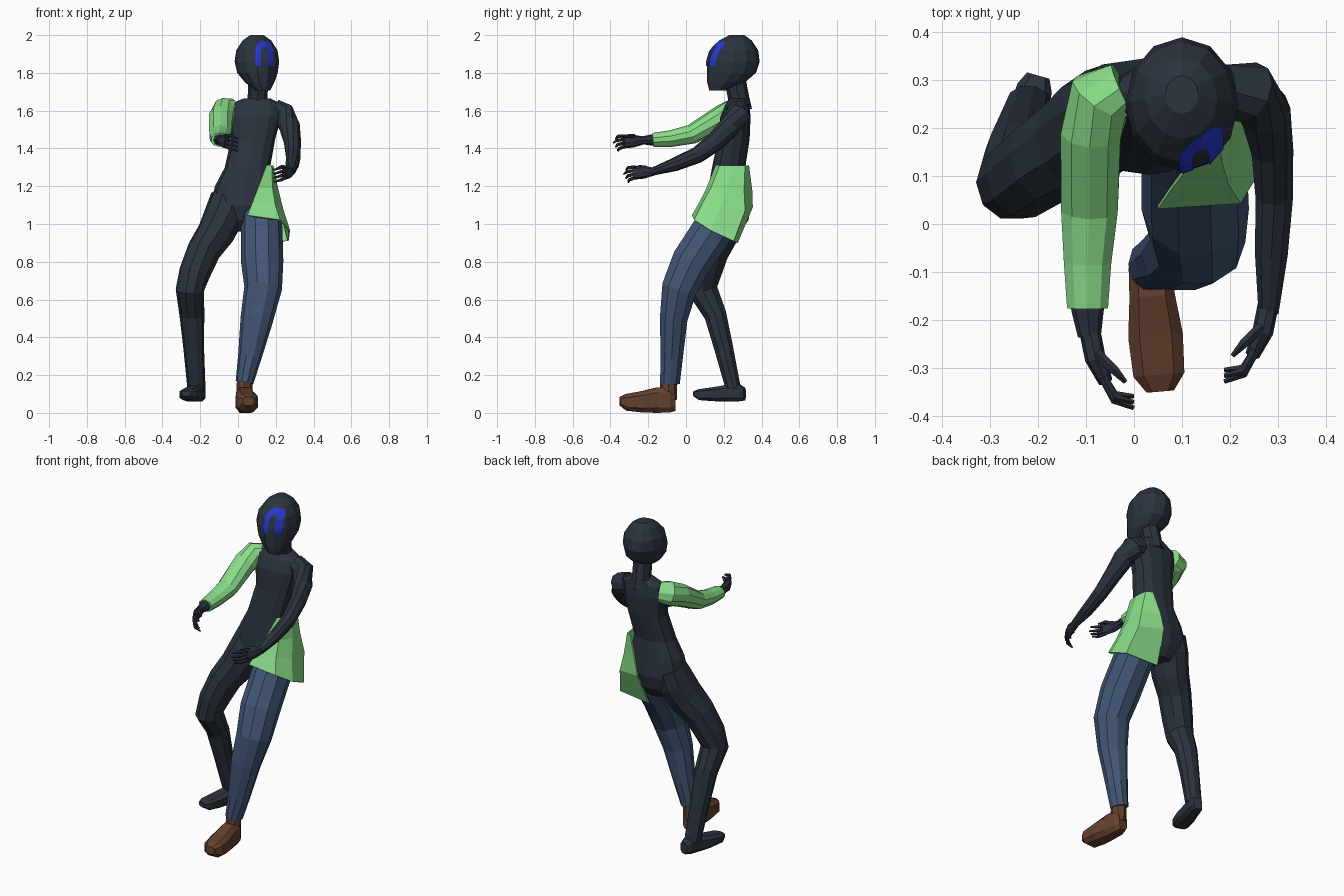
import bpy, bmesh, math
from mathutils import Vector as V
from mathutils.bvhtree import BVHTree


def mat(name, rgb):
    m = bpy.data.materials.new(name)
    m.diffuse_color = (*rgb, 1)
    return m


DARK = mat("dark navy", (0.024, 0.033, 0.047))
GREEN = mat("light green", (0.25, 0.72, 0.25))
DENIM = mat("denim blue", (0.055, 0.095, 0.18))
BROWN = mat("shoe brown", (0.13, 0.052, 0.028))
BLUE = mat("mark blue", (0.02, 0.04, 0.62))


def skin(name, rings, m, closed=True, caps=True):
    """Bridge rows of points into one flat-shaded surface."""
    bm = bmesh.new()
    rows = [[bm.verts.new(p) for p in r] for r in rings]
    n = len(rows[0])
    for a, b in zip(rows, rows[1:]):
        for i in range(n if closed else n - 1):
            j = (i + 1) % n
            bm.faces.new((a[i], a[j], b[j], b[i]))
    if closed and caps:
        bm.faces.new(rows[0])
        bm.faces.new(rows[-1])
    bmesh.ops.recalc_face_normals(bm, faces=bm.faces)
    me = bpy.data.meshes.new(name)
    bm.to_mesh(me)
    bm.free()
    me.materials.append(m)
    ob = bpy.data.objects.new(name, me)
    bpy.context.collection.objects.link(ob)
    return ob


def power(c, e):
    return math.copysign(abs(c) ** e, c)


def loft(name, stations, m, n=10, ref=(1, 0, 0), flat=False, e=1.0):
    """Tube through stations (x, y, z, radius along ref, other radius)."""
    pts = [V(s[:3]) for s in stations]
    rings = []
    for i, s in enumerate(stations):
        t = (pts[min(i + 1, len(pts) - 1)] - pts[max(i - 1, 0)]).normalized()
        if flat:
            t = V((0, 0, 1))
        u = V(ref)
        u = (u - t * u.dot(t)).normalized()
        v = t.cross(u)
        rings.append([pts[i] + u * s[3] * power(math.cos(a), e) + v * s[4] * power(math.sin(a), e)
                      for a in (math.tau * k / n for k in range(n))])
    return skin(name, rings, m)


# torso and pelvis
loft("torso", [
    (.02, .23, .96, .06, .06), (.02, .225, 1.02, .13, .105), (.03, .225, 1.1, .175, .122),
    (.033, .225, 1.2, .155, .105), (.05, .226, 1.3, .12, .088), (.08, .253, 1.45, .117, .084),
    (.09, .262, 1.57, .14, .08), (.095, .272, 1.635, .135, .062), (.1, .28, 1.665, .07, .05)],
    DARK, 12, flat=True, e=.85)

# neck and head
loft("neck", [(.1, .29, 1.6, .065, .06), (.103, .278, 1.67, .052, .056), (.11, .255, 1.79, .054, .056)], DARK, 8)
head = loft("head", [
    (.13, .168, 1.707, .04, .045), (.115, .212, 1.75, .078, .1), (.103, .24, 1.8, .107, .13),
    (.1, .25, 1.86, .118, .14), (.1, .255, 1.92, .109, .127), (.1, .262, 1.972, .075, .085),
    (.1, .27, 2.0, .035, .04)], DARK, 12, flat=True)

# arched face mark, laid over the front of the head
tree = BVHTree.FromPolygons([v.co for v in head.data.vertices], [p.vertices for p in head.data.polygons])
path = [(-1, 0, 1.835 + .0158 * k) for k in range(6)]
path += [(-math.cos(a), math.sin(a), 1.922) for a in (math.pi * k / 10 for k in range(1, 10))]
path += [(1, 0, 1.914 - .0158 * k) for k in range(6)]
strip = []
for c, s, z in path:
    row = []
    for k in range(4):
        r = .017 + .01 * k
        hit = tree.ray_cast(V((.14 + c * r, -1, z + s * r)), V((0, 1, 0)))[0]
        row.append(hit + V((0, -.005, .001)))
    strip.append(row)
skin("face_mark", strip, BLUE, closed=False)

# bent leg on the left of the picture
loft("left_leg", [
    (-.045, .235, 1.14, .1, .1), (-.07, .21, 1.05, .108, .118), (-.118, .172, .95, .1, .11),
    (-.18, .135, .86, .09, .098), (-.23, .1, .74, .083, .09), (-.255, .088, .65, .075, .083),
    (-.244, .155, .52, .066, .062), (-.235, .198, .35, .055, .053), (-.22, .25, .13, .048, .042)], DARK)

# trouser leg on the right of the picture
loft("trouser_leg", [
    (.12, .215, 1.12, .1, .1), (.125, .15, .98, .11, .115), (.128, .03, .8, .112, .112),
    (.133, -.035, .66, .1, .098), (.1, -.065, .5, .087, .077), (.063, -.075, .3, .063, .062),
    (.034, -.085, .16, .047, .055)], DENIM)


def foot(name, heel, toe, z0, w, h, m):
    """Wedge-shaped foot: sections of (position, half width, bottom, top)."""
    heel, toe = V(heel), V(toe)
    d = toe - heel
    side = V((-d.y, d.x)).normalized()
    rings = []
    for t, hw, zb, zt in [(0, .03, .01, .11), (.1, .046, .003, .135), (.32, .05, 0, .135),
                          (.6, .06, .003, .115), (.88, .056, .012, .1), (1, .03, .04, .085)]:
        c = heel + d * t
        ring = []
        for k in range(8):
            a = math.tau * (k + .5) / 8
            x = power(math.cos(a), .6) * hw * w
            z = (zb + zt) / 2 + power(math.sin(a), .6) * (zt - zb) / 2 / .95
            ring.append((c.x + side.x * x, c.y + side.y * x, z0 + max(z, 0) * h))
        rings.append(ring)
    skin(name, rings, m)


foot("left_foot", (-.2, .31), (-.275, .045), .06, .85, .66, DARK)
foot("shoe", (.03, -.058), (.055, -.35), 0, 1, 1, BROWN)
loft("shoe_ankle", [(.033, -.095, .07, .044, .046), (.035, -.09, .19, .04, .045)], BROWN, 8)

# half jacket skirt over the right hip, rows run from front to back
skirt = skin("jacket_skirt", [
    [(.15, .16, 1.31), (.175, .18, 1.31), (.183, .25, 1.31), (.175, .31, 1.31), (.14, .33, 1.31)],
    [(.105, .112, 1.19), (.18, .135, 1.19), (.21, .22, 1.18), (.2, .305, 1.18), (.1, .347, 1.18)],
    [(.075, .072, 1.11), (.195, .085, 1.1), (.235, .18, 1.08), (.225, .31, 1.07), (.08, .35, 1.09)],
    [(.05, .035, 1.045), (.22, .045, 1.02), (.272, .13, .965), (.265, .25, .91), (.06, .27, .9)]],
    GREEN, closed=False)
sol = skirt.modifiers.new("thickness", 'SOLIDIFY')
sol.thickness = .008
sol.offset = 0

# arms
UP = (0, 0, 1)
loft("left_sleeve", [
    (-.025, .285, 1.605, .06, .055), (-.07, .265, 1.6, .07, .07), (-.09, .19, 1.565, .066, .066),
    (-.093, .03, 1.475, .052, .062), (-.097, -.08, 1.452, .044, .052), (-.097, -.175, 1.445, .037, .045)],
    GREEN, ref=UP)
loft("left_forearm", [(-.097, -.1, 1.447, .032, .036), (-.097, -.18, 1.445, .03, .034),
                      (-.093, -.235, 1.443, .02, .024)], DARK, 8, ref=UP)
loft("right_arm", [
    (.19, .275, 1.6, .062, .06), (.24, .275, 1.58, .066, .066), (.272, .235, 1.52, .06, .056),
    (.288, .16, 1.44, .052, .046), (.293, .06, 1.365, .044, .041), (.287, -.06, 1.315, .036, .036),
    (.281, -.185, 1.275, .02, .022)], DARK, ref=UP)


def hand(name, wrist, s):
    """Palm, four curled fingers and a thumb bending towards s on x."""
    w = V(wrist)

    def part(label, steps, n):
        loft(name + label, [(*(w + V((x * s, y, z))), a, b) for x, y, z, a, b in steps], DARK, n, ref=UP)

    part("_palm", [(0, .01, 0, .02, .022), (.012, -.05, -.004, .034, .022), (.034, -.1, -.01, .033, .015)], 8)
    for i in range(4):
        z, y = .022 - .018 * i, .006 * abs(i - 1)
        part("_finger_%d" % (i + 1), [
            (.028, -.09, z, .01, .01), (.052, -.138 + y, z * 1.2 - .006, .009, .009),
            (.092, -.154 + y * 2, z * 1.2 - .018, .005, .005)], 5)
    part("_thumb", [(.015, -.04, .02, .012, .012), (.052, -.075, .024, .01, .01),
                    (.075, -.1, .016, .005, .005)], 5)


hand("left_hand", (-.093, -.23, 1.443), 1)
hand("right_hand", (.281, -.175, 1.278), -1)
